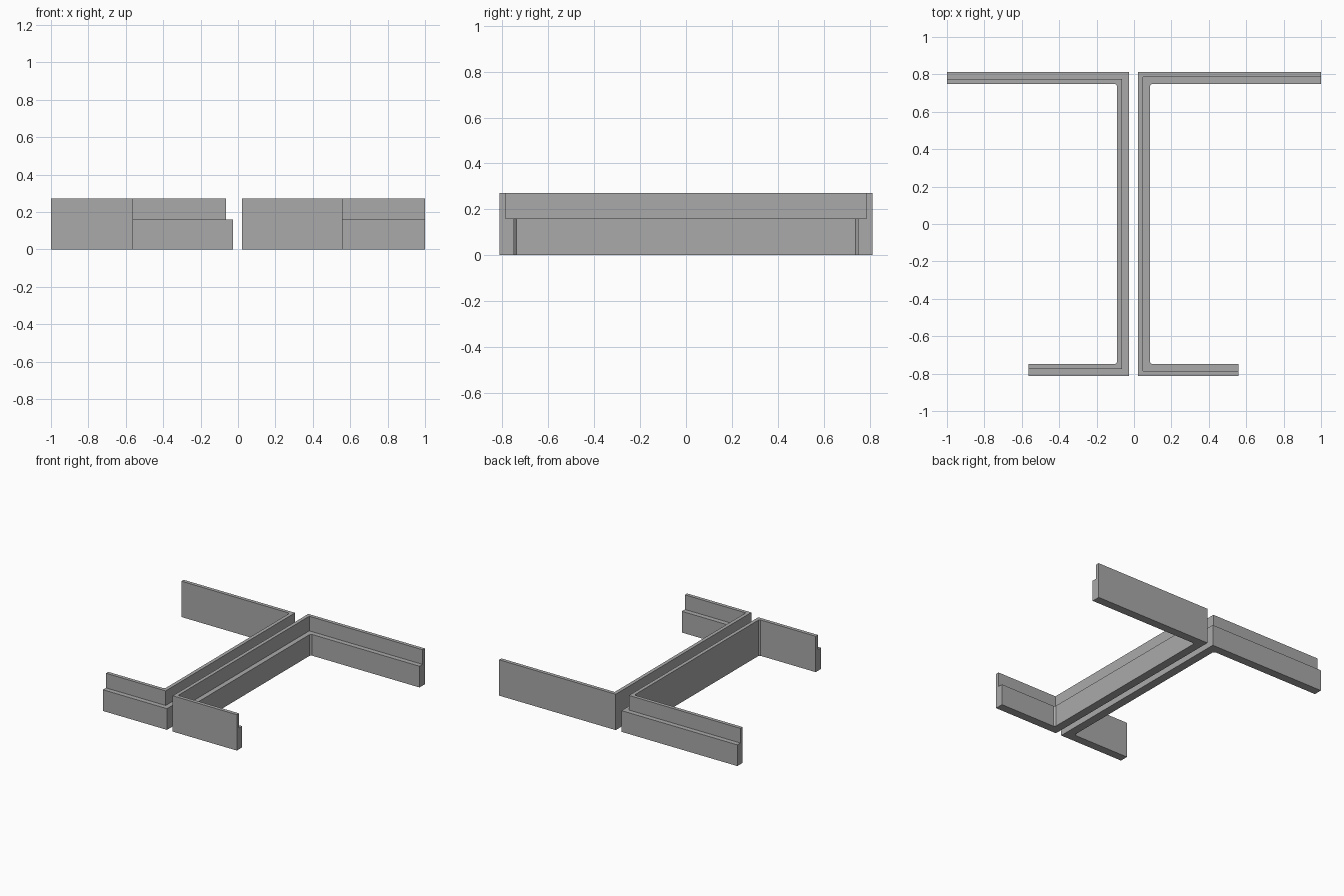
import bpy, bmesh

cube = bpy.data.objects.get("Cube")
if cube:
    bpy.data.objects.remove(cube, do_unlink=True)

# Single flat material
grey = bpy.data.materials.new("plain grey")
grey.use_nodes = True
colour = (0.4, 0.4, 0.4, 1)
grey.diffuse_color = colour
grey.node_tree.nodes["Principled BSDF"].inputs["Base Color"].default_value = colour

HEIGHT, STEP = 0.272, 0.161      # full height and rebate ledge height
THICK, LIP = 0.064, 0.027        # wall and lip thickness
HALF_DEPTH, BACK_END = 0.813, 1.0
FILLET = 0.011


def channel_wall(name, side, web_x, front_end, profile):
    """Sweep a rebated profile (inward offset, z) along a C-shaped path."""
    bm = bmesh.new()
    rings = []
    for station in range(4):
        ring = []
        for d, z in profile:
            front = station < 2
            y = -(HALF_DEPTH - d) if front else HALF_DEPTH - d
            x = (front_end, web_x + d, web_x + d, BACK_END)[station]
            ring.append(bm.verts.new((side * x, y, z)))
        rings.append(ring)
    n = len(profile)
    for a, b in zip(rings, rings[1:]):
        for i in range(n):
            j = (i + 1) % n
            bm.faces.new((a[i], a[j], b[j], b[i]))
    bm.faces.new(rings[0])
    bm.faces.new(rings[-1])
    bmesh.ops.recalc_face_normals(bm, faces=bm.faces)

    # Small eased inner corners
    corners = [e for e in bm.edges
               if all(abs(abs(v.co.x) - web_x - THICK) < 1e-4 for v in e.verts)
               and abs(e.verts[0].co.y - e.verts[1].co.y) < 1e-4
               and abs(e.verts[0].co.z - e.verts[1].co.z) > 0.05]
    bmesh.ops.bevel(bm, geom=corners, offset=FILLET, segments=1,
                    affect='EDGES', profile=0.5)

    mesh = bpy.data.meshes.new(name)
    bm.to_mesh(mesh)
    bm.free()
    mesh.materials.append(grey)
    obj = bpy.data.objects.new(name, mesh)
    bpy.context.collection.objects.link(obj)


# Lip on the outer face, ledge facing inward
outer_lip = [(0, 0), (THICK, 0), (THICK, STEP), (LIP, STEP), (LIP, HEIGHT), (0, HEIGHT)]
# Lip on the inner face, ledge facing outward
inner_lip = [(0, 0), (THICK, 0), (THICK, HEIGHT), (THICK - LIP, HEIGHT),
             (THICK - LIP, STEP), (0, STEP)]

channel_wall("left_channel_wall", 1, 0.021, 0.56, outer_lip)
channel_wall("right_channel_wall", -1, 0.027, 0.565, inner_lip)
